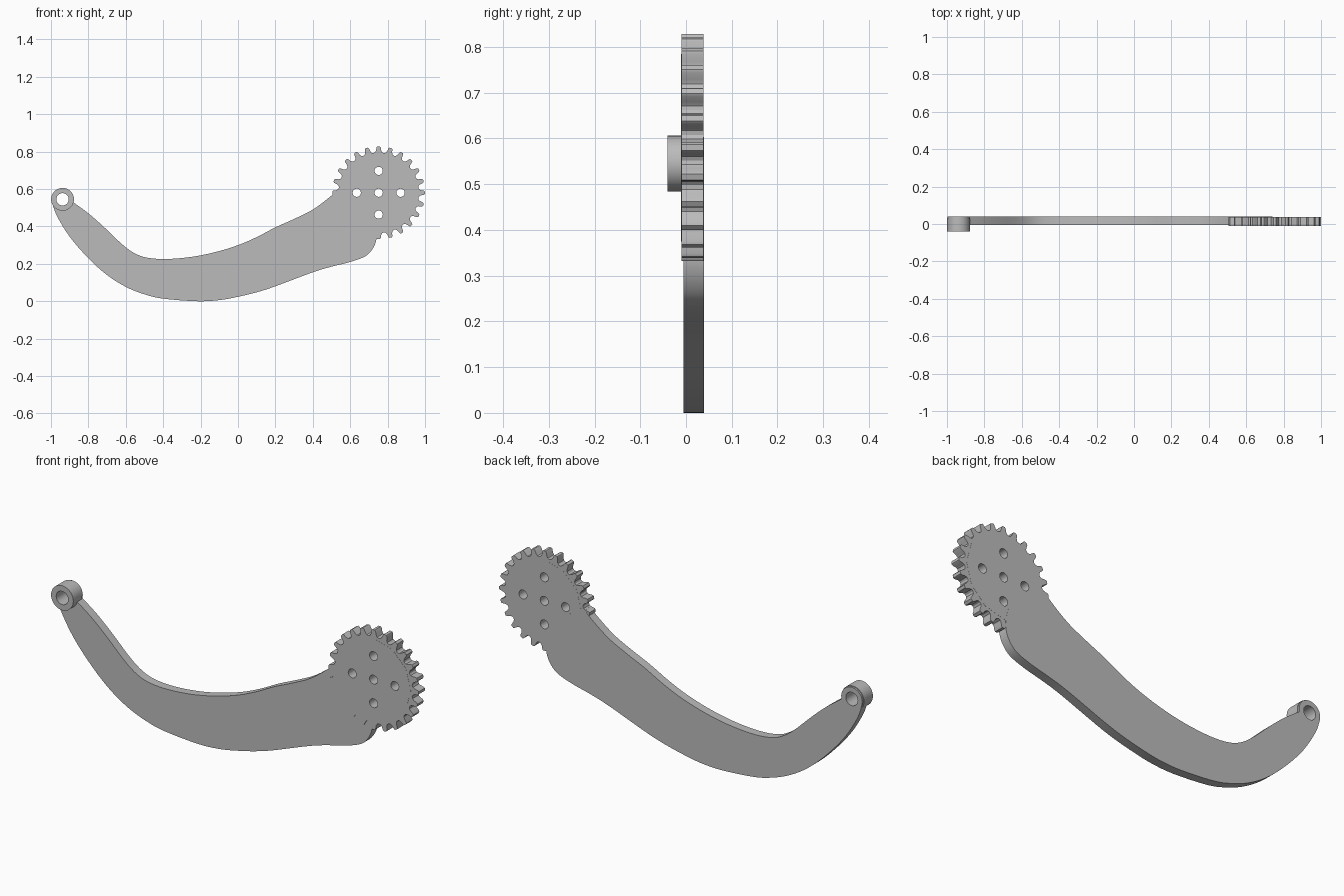
import bpy, bmesh
from math import sin, cos, pi, radians
from mathutils import Vector

cube = bpy.data.objects.get("Cube")
if cube:
    bpy.data.objects.remove(cube, do_unlink=True)

grey = bpy.data.materials.new("plain grey")
grey.use_nodes = True
grey.diffuse_color = (0.5, 0.5, 0.5, 1)
grey.node_tree.nodes["Principled BSDF"].inputs["Base Color"].default_value = (0.5, 0.5, 0.5, 1)

GEAR = Vector((0.752, 0.58))
PIVOT = Vector((-0.938, 0.545))


def circle(centre, radius, count=32, start=0.0, end=2 * pi, closed=True):
    steps = count if closed else count - 1
    return [centre + radius * Vector((cos(a), sin(a)))
            for a in (start + (end - start) * i / steps for i in range(count))]


def smooth(points, steps=4):
    """Open Catmull-Rom curve through the points."""
    pts = [Vector(p) for p in points]
    pts = [pts[0]] + pts + [pts[-1]]
    out = []
    for a, b, c, d in zip(pts, pts[1:], pts[2:], pts[3:]):
        for i in range(steps):
            t = i / steps
            out.append(0.5 * (2 * b + (c - a) * t + (2 * a - 5 * b + 4 * c - d) * t * t
                              + (3 * b - a - 3 * c + d) * t ** 3))
    return out + [pts[-1]]


def plate(name, loops, front, back):
    """Solid plate in the xz plane; loops after the first become holes."""
    curve = bpy.data.curves.new(name, "CURVE")
    curve.dimensions = "2D"
    curve.fill_mode = "BOTH"
    curve.extrude = (back - front) / 2
    for loop in loops:
        spline = curve.splines.new("POLY")
        spline.points.add(len(loop) - 1)
        for point, p in zip(spline.points, loop):
            point.co = (p.x, p.y, 0, 1)
        spline.use_cyclic_u = True
    obj = bpy.data.objects.new(name, curve)
    bpy.context.collection.objects.link(obj)
    obj.location.y = (front + back) / 2
    obj.rotation_euler.x = pi / 2
    bpy.ops.object.select_all(action="DESELECT")
    obj.select_set(True)
    bpy.context.view_layer.objects.active = obj
    bpy.ops.object.convert(target="MESH")
    obj = bpy.context.view_layer.objects.active
    # Weld the caps to the walls
    bm = bmesh.new()
    bm.from_mesh(obj.data)
    bmesh.ops.remove_doubles(bm, verts=bm.verts, dist=0.0001)
    bmesh.ops.recalc_face_normals(bm, faces=bm.faces)
    bm.to_mesh(obj.data)
    bm.free()
    obj.data.materials.clear()
    obj.data.materials.append(grey)
    bpy.ops.object.shade_smooth_by_angle(angle=radians(30))
    return obj


# Curved arm: lower edge, rounded end inside the gear, upper edge, pivot end
lower = smooth([(-0.994, 0.53), (-0.97, 0.46), (-0.9, 0.345), (-0.8, 0.23), (-0.7, 0.14),
                (-0.6, 0.077), (-0.5, 0.037), (-0.4, 0.014), (-0.22, 0), (-0.1, 0.006),
                (0, 0.024), (0.1, 0.048), (0.2, 0.08), (0.4, 0.155), (0.5, 0.185),
                (0.6, 0.21), (0.68, 0.24), (0.72, 0.28), (0.74, 0.33), (0.74, 0.38)])
inner_end = smooth([(0.74, 0.38), (0.72, 0.45), (0.67, 0.507), (0.6, 0.56), (0.527, 0.595)])
upper = smooth([(0.527, 0.595), (0.5, 0.565), (0.4, 0.49), (0.3, 0.44), (0.2, 0.395),
                (0.1, 0.343), (0, 0.3), (-0.12, 0.263), (-0.25, 0.237), (-0.38, 0.226),
                (-0.48, 0.232), (-0.55, 0.255), (-0.62, 0.305), (-0.72, 0.4),
                (-0.8, 0.47), (-0.882, 0.53)])
pivot_end = circle(PIVOT, 0.058, 16, 0, pi, closed=False)
pivot_hole = circle(PIVOT, 0.033)
plate("arm", [lower[:-1] + inner_end[:-1] + upper + pivot_end, pivot_hole], -0.005, 0.039)

# Pivot collar
plate("pivot_collar", [circle(PIVOT, 0.061, 48), pivot_hole], -0.04, 0.03)

# Gear with bolt holes
TEETH = 24
tooth = [(-0.5, 0.214), (-0.34, 0.217), (-0.24, 0.226), (-0.17, 0.243), (-0.1, 0.248),
         (0.1, 0.248), (0.17, 0.243), (0.24, 0.226), (0.34, 0.217)]
rim = []
for n in range(TEETH):
    for offset, radius in tooth:
        a = 2 * pi * (n + offset) / TEETH
        rim.append(GEAR + radius * Vector((cos(a), sin(a))))
holes = [circle(GEAR, 0.022, 20)]
holes += [circle(c, 0.022, 20) for c in circle(GEAR, 0.117, 4)]
plate("gear", [rim] + holes, -0.01, 0.038)

# Faceted face plate, barely proud of the gear
plate("gear_face_plate", [circle(GEAR, 0.205, 12)] + holes, -0.0105, 0.0385)
